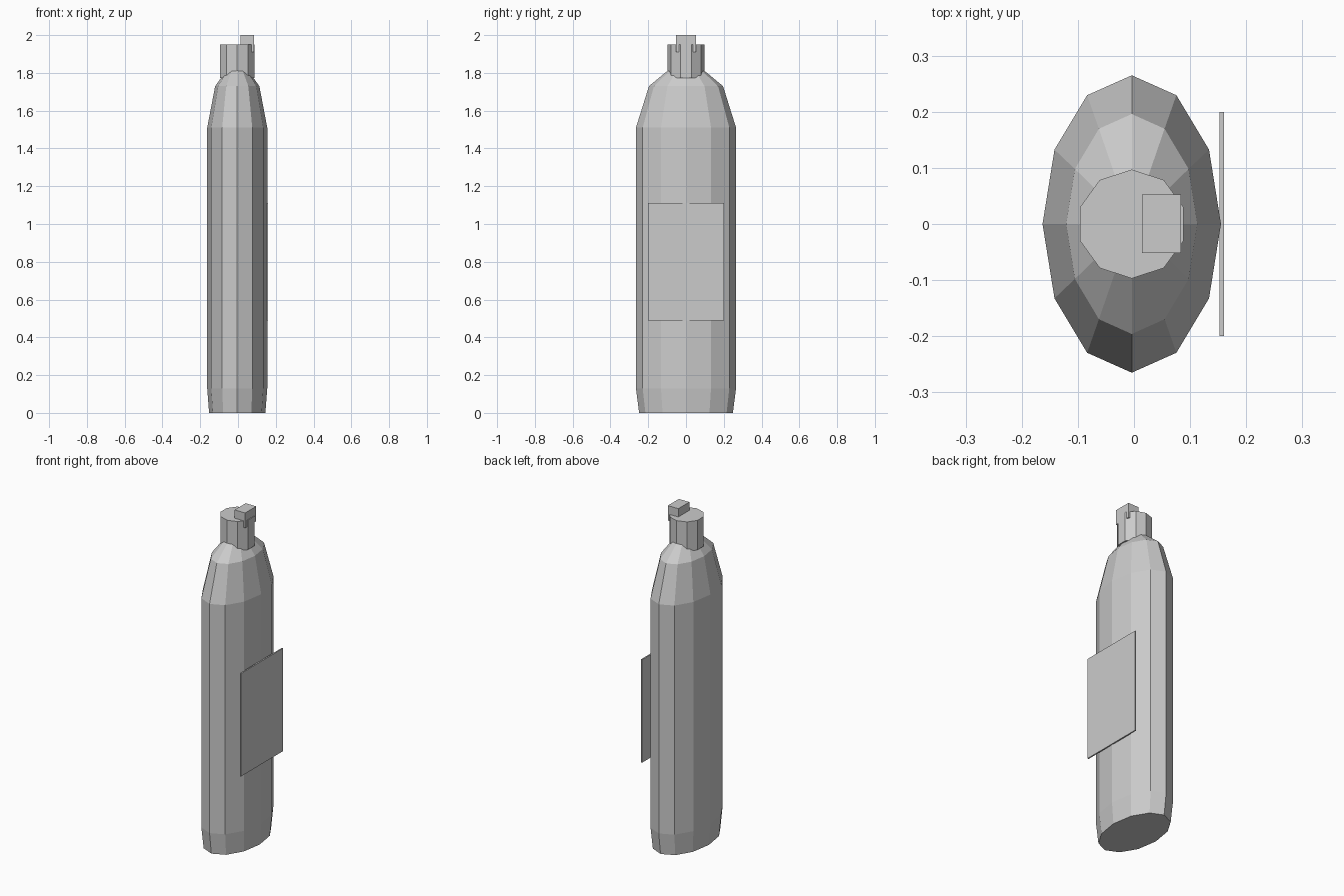
import bpy, bmesh
from math import pi, sin, cos

if "Cube" in bpy.data.objects:
    bpy.data.objects.remove(bpy.data.objects["Cube"])

CX = -0.004  # bottle axis


def loft(name, rings, sides, start):
    """Stack elliptical rings (z, rx, ry) into a closed flat-shaded solid."""
    bm = bmesh.new()
    loops = []
    for z, rx, ry in rings:
        angles = [start + 2 * pi * i / sides for i in range(sides)]
        loops.append([bm.verts.new((CX + rx * cos(a), ry * sin(a), z)) for a in angles])
    for low, high in zip(loops, loops[1:]):
        for i in range(sides):
            j = (i + 1) % sides
            bm.faces.new((low[i], low[j], high[j], high[i]))
    bm.faces.new(loops[0][::-1])
    bm.faces.new(loops[-1])
    return finish(name, bm)


def box(name, lo, hi):
    bm = bmesh.new()
    bmesh.ops.create_cube(bm, size=1)
    for v in bm.verts:
        v.co = [(a + b) / 2 + c * (b - a) for a, b, c in zip(lo, hi, v.co)]
    return finish(name, bm)


def finish(name, bm):
    mesh = bpy.data.meshes.new(name)
    bm.to_mesh(mesh)
    bm.free()
    obj = bpy.data.objects.new(name, mesh)
    bpy.context.collection.objects.link(obj)
    return obj


# Oval bottle with tapered base and shoulders
loft("bottle_body", [(0, 0.149, 0.248), (0.13, 0.159, 0.265), (1.51, 0.159, 0.265),
                     (1.73, 0.117, 0.196), (1.82, 0.052, 0.087)], 12, 0)

# Ten-sided cap
loft("cap", [(1.772, 0.097, 0.097), (1.95, 0.097, 0.097)], 10, pi / 10)

# Flip tab on the cap
box("cap_tab", (0.014, -0.052, 1.91), (0.084, 0.053, 2.0))

# Flat label on the right side
box("label", (0.152, -0.2, 0.49), (0.16, 0.2, 1.11))
